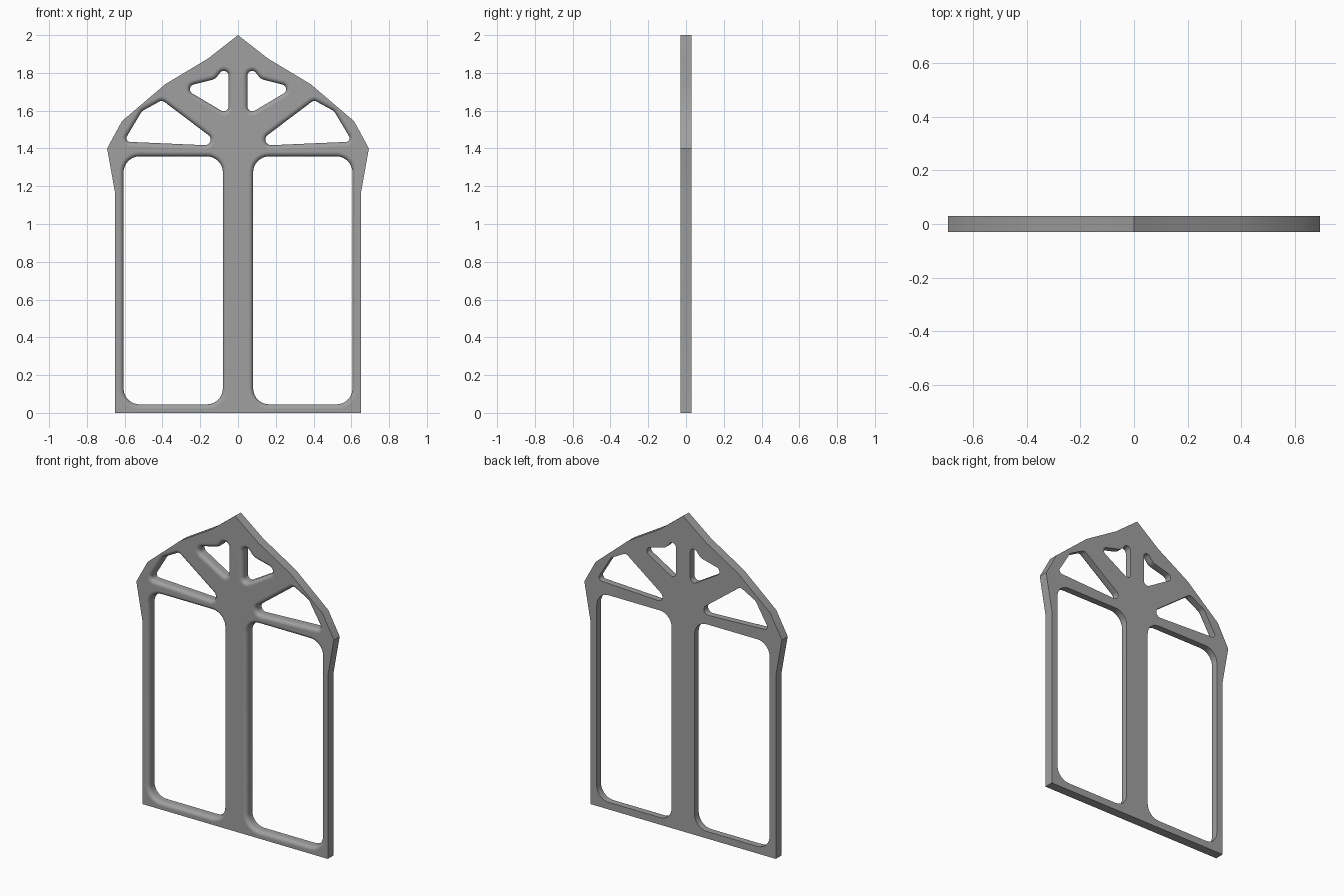
import bpy
import bmesh
import math
from mathutils import Vector, Matrix

HALF_DEPTH = 0.029
FILLET = 0.024

if "Cube" in bpy.data.objects:
    bpy.data.objects.remove(bpy.data.objects["Cube"])

# Right half of the outer silhouette, from sill to apex
OUTLINE = [(0.65, 0), (0.65, 1.16), (0.693, 1.4), (0.614, 1.545),
           (0.385, 1.74), (0.16, 1.875)]

# Openings of one half, counter-clockwise corners as (x, z, radius)
WINDOW = [(0.08, 0.045, 0.085), (0.606, 0.045, 0.085),
          (0.606, 1.358, 0.085), (0.08, 1.358, 0.085)]
FAN = [(0.08, 1.413, 0.03), (0.605, 1.436, 0.02),
       (0.508, 1.598, 0.04), (0.402, 1.656, 0.025)]
HEART = [(0.05, 1.577, 0.026), (0.296, 1.723, 0.026),
         (0.122, 1.767, 0.05), (0.05, 1.857, 0.025)]


def rounded(corners, steps=8):
    """Polygon with every corner replaced by an arc."""
    points = []
    for i, (x, z, radius) in enumerate(corners):
        p = Vector((x, z))
        d_in = (p - Vector(corners[i - 1][:2])).normalized()
        d_out = (Vector(corners[(i + 1) % len(corners)][:2]) - p).normalized()
        turn = math.atan2(d_in.x * d_out.y - d_in.y * d_out.x, d_in.dot(d_out))
        start = p - d_in * radius * math.tan(abs(turn) / 2)
        centre = p + (d_out - d_in).normalized() * radius / math.cos(turn / 2)
        for k in range(steps + 1):
            points.append(centre + Matrix.Rotation(turn * k / steps, 2) @ (start - centre))
    return points


def grown(points, distance):
    """Move a counter-clockwise outline outwards."""
    result = []
    for i, p in enumerate(points):
        a = (p - points[i - 1]).normalized()
        b = (points[(i + 1) % len(points)] - p).normalized()
        n1, n2 = Vector((a.y, -a.x)), Vector((b.y, -b.x))
        result.append(p + (n1 + n2) * distance / (1 + n1.dot(n2)))
    return result


def add_ring(bm, points, y, side=1):
    return [bm.verts.new((p[0] * side, y, p[1])) for p in points]


def bridge(bm, first, second):
    for i in range(len(first)):
        bm.faces.new((first[i - 1], first[i], second[i], second[i - 1]))


def ring_edges(bm, ring):
    return [bm.edges.get((ring[i - 1], ring[i])) for i in range(len(ring))]


bm = bmesh.new()

# Outer rim
silhouette = OUTLINE + [(0, 2)] + [(-x, z) for x, z in reversed(OUTLINE)]
front = add_ring(bm, silhouette, -HALF_DEPTH)
back = add_ring(bm, silhouette, HALF_DEPTH)
bridge(bm, front, back)
front_edges = ring_edges(bm, front)
back_edges = ring_edges(bm, back)

# Openings, square at the back and filleted at the front
section = [(HALF_DEPTH, 0)]
for k in range(9):
    a = math.pi / 2 * k / 8
    section.append((-HALF_DEPTH + FILLET * (1 - math.sin(a)), FILLET * (1 - math.cos(a))))
for opening in (WINDOW, FAN, HEART):
    points = rounded(opening)
    for side in (1, -1):
        rings = [add_ring(bm, grown(points, offset), y, side) for y, offset in section]
        for first, second in zip(rings, rings[1:]):
            bridge(bm, first, second)
        back_edges += ring_edges(bm, rings[0])
        front_edges += ring_edges(bm, rings[-1])

# Flat front and back faces
for edges, direction in ((front_edges, -1), (back_edges, 1)):
    bmesh.ops.triangle_fill(bm, use_beauty=True, edges=edges, normal=(0, direction, 0))
bmesh.ops.recalc_face_normals(bm, faces=bm.faces)

mesh = bpy.data.meshes.new("window_frame")
bm.to_mesh(mesh)
bm.free()
frame = bpy.data.objects.new("window_frame", mesh)
bpy.context.collection.objects.link(frame)

# Plain grey finish
grey = bpy.data.materials.new("stone_grey")
grey.use_nodes = True
colour = (0.35, 0.35, 0.35, 1)
grey.diffuse_color = colour
grey.node_tree.nodes["Principled BSDF"].inputs["Base Color"].default_value = colour
mesh.materials.append(grey)

# Smooth fillets, flat front and back
bpy.ops.object.select_all(action="DESELECT")
frame.select_set(True)
bpy.context.view_layer.objects.active = frame
bpy.ops.object.shade_smooth_by_angle(angle=math.radians(30))
for face in mesh.polygons:
    if abs(face.normal.y) > 0.999:
        face.use_smooth = False
